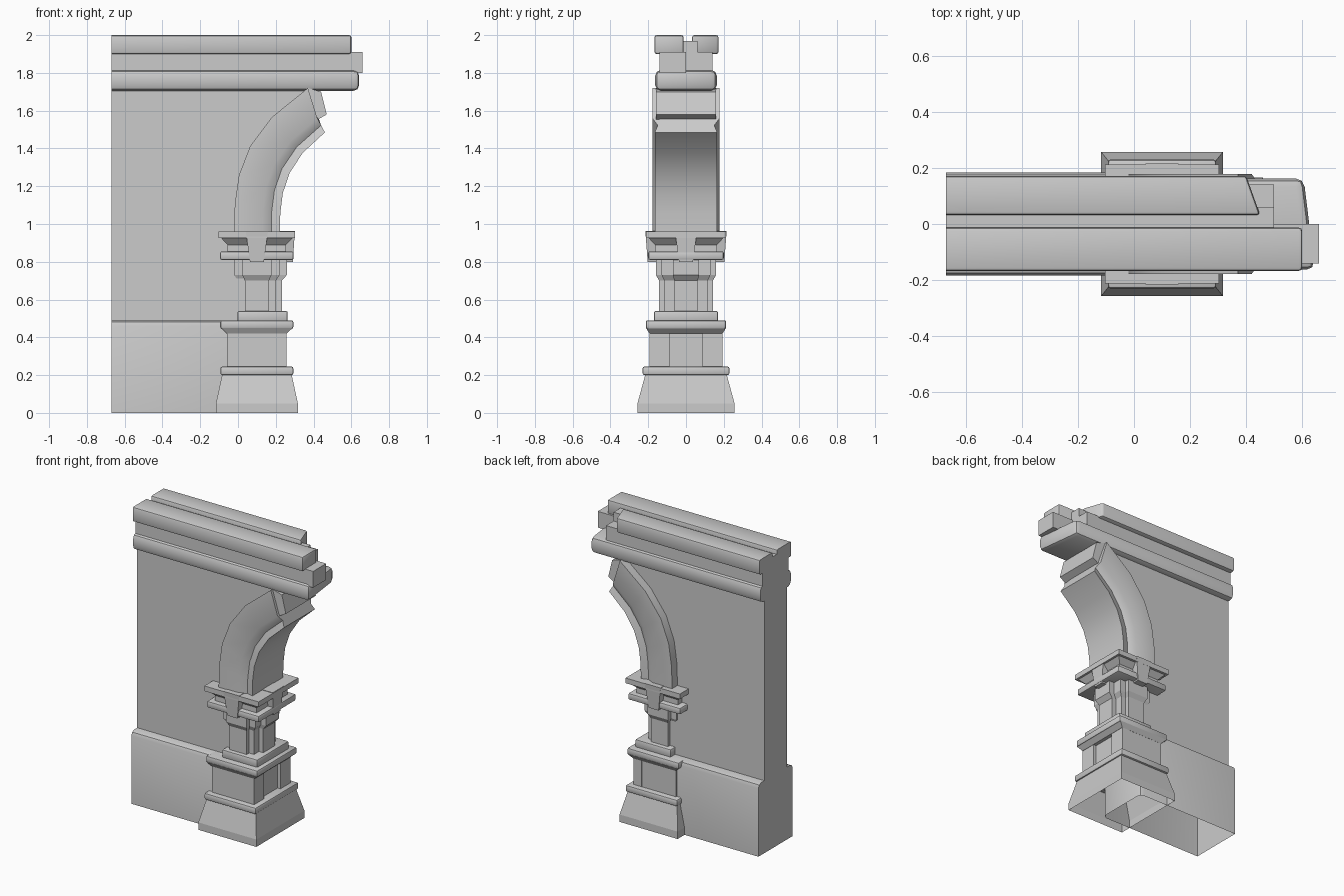
import bpy, bmesh, math
from mathutils import Vector

cube = bpy.data.objects.get("Cube")
if cube:
    bpy.data.objects.remove(cube)

stone = bpy.data.materials.new("grey_stone")
stone.use_nodes = True
stone.diffuse_color = (0.6, 0.6, 0.6, 1)
stone.node_tree.nodes["Principled BSDF"].inputs["Base Color"].default_value = stone.diffuse_color

WALL_LEFT = -0.67
WALL_HALF = 0.12
SPRING = 0.95      # height where the arch starts
PILLAR = 0.1       # x of the pillar axis


def finish(name, bm):
    """Turn a bmesh into a shaded stone object."""
    bmesh.ops.recalc_face_normals(bm, faces=bm.faces)
    mesh = bpy.data.meshes.new(name)
    bm.to_mesh(mesh)
    bm.free()
    mesh.materials.append(stone)
    obj = bpy.data.objects.new(name, mesh)
    bpy.context.collection.objects.link(obj)
    bpy.ops.object.select_all(action='DESELECT')
    obj.select_set(True)
    bpy.context.view_layer.objects.active = obj
    bpy.ops.object.shade_smooth_by_angle(angle=math.radians(35))


def skin(name, rings):
    """Join equal-length closed rings of points and cap both ends."""
    bm = bmesh.new()
    loops = [[bm.verts.new(point) for point in ring] for ring in rings]
    for near, far in zip(loops, loops[1:]):
        for i, vert in enumerate(near):
            bm.faces.new((near[i - 1], vert, far[i], far[i - 1]))
    bm.faces.new(loops[0])
    bm.faces.new(loops[-1])
    finish(name, bm)


def plate(name, outline, half_depth):
    """Extrude an x-z outline evenly to front and back."""
    skin(name, [[(x, y, z) for x, z in outline] for y in (-half_depth, half_depth)])


def block(name, width, depth, bottom, top, x=PILLAR, y=0, bevel=0,
          taper=(1, 1), slant=0, open_bottom=False, open_top=False):
    """Stone block of half width and half depth; taper scales its top."""
    bm = bmesh.new()
    bmesh.ops.create_cube(bm, size=2)
    for vert in bm.verts:
        sx, sy, sz = vert.co
        grow_x, grow_y = taper if sz > 0 else (1, 1)
        shift = slant if sx > 0 and sy > 0 else 0
        vert.co = Vector((x + sx * width * grow_x + shift, y + sy * depth * grow_y,
                          top if sz > 0 else bottom))
    bm.normal_update()
    removed = [face for face in bm.faces
               if (open_bottom and face.normal.z < -0.9) or (open_top and face.normal.z > 0.9)]
    bmesh.ops.delete(bm, geom=removed, context='FACES')
    if bevel:
        # The wall's cut left end and open rims stay crisp
        edges = [edge for edge in bm.edges if not edge.is_boundary
                 and any(vert.co.x > WALL_LEFT + bevel for vert in edge.verts)]
        bmesh.ops.bevel(bm, geom=edges, offset=bevel, segments=2, profile=0.5, affect='EDGES')
    finish(name, bm)


def course(name, end, depth, bottom, top, **style):
    """Horizontal block running from the wall's left end to the given x."""
    block(name, (end - WALL_LEFT) / 2, depth, bottom, top, x=(end + WALL_LEFT) / 2, **style)


def sweep(start, end, crown, steps=5):
    """Arch line rising from the springing and leaning out with the cube of its height."""
    return [(start + (end - start) * (i / steps) ** 3, SPRING + (crown - SPRING) * i / steps)
            for i in range(steps + 1)]


# Wall, its right edge following the arch
course("wall_plinth", PILLAR, 0.183, 0, 0.49, bevel=0.03, open_bottom=True)
edge_line = sweep(start=PILLAR, end=0.37, crown=1.71)
plate("upper_wall", [(WALL_LEFT, 0.45), (PILLAR, 0.45), *edge_line, (WALL_LEFT, 1.71)], WALL_HALF)

# Pillar base, from the ground up
block("foot_slab", 0.217, 0.257, bottom=0, top=0.05, open_bottom=True, open_top=True)
block("foot_slope", 0.217, 0.257, bottom=0.05, top=0.21, taper=(0.84, 0.83),
      open_bottom=True, open_top=True)
block("foot_ledge", 0.193, 0.23, bottom=0.2, top=0.245, bevel=0.01)
block("base_shaft", 0.147, 0.192, bottom=0.24, top=0.43, x=0.088)
for side, place in ((-1, "front"), (1, "back")):
    block("base_corner_" + place, 0.03, 0.053, bottom=0.24, top=0.43, x=0.226, y=side * 0.14)
block("base_neck", 0.158, 0.193, bottom=0.42, top=0.45, taper=(1.2, 1.1))
block("base_cap", 0.193, 0.213, bottom=0.445, top=0.49, bevel=0.01)

# Column with pilasters that flare into small heads
block("column_plinth", 0.133, 0.17, bottom=0.48, top=0.54, x=0.13, bevel=0.01)
for part, width, depth in (("core", 0.1, 0.115),
                           ("front_back_pilaster", 0.064, 0.142),
                           ("side_pilaster", 0.132, 0.062)):
    block("column_" + part, width, depth, bottom=0.53, top=0.71)
    block(part + "_flare", width, depth, bottom=0.7, top=0.73, taper=(1.2, 1.12))
    block(part + "_head", width * 1.2, depth * 1.12, bottom=0.73, top=0.82)

# Capital: two mouldings with a groove between, and tapered keys across them
block("capital_lower", 0.195, 0.2, bottom=0.81, top=0.855, bevel=0.01)
block("capital_groove", 0.155, 0.165, bottom=0.85, top=0.93)
block("capital_bed", 0.155, 0.165, bottom=0.89, top=0.93, taper=(1.25, 1.22))
block("capital_upper", 0.203, 0.213, bottom=0.925, top=0.96)
block("capital_key_front_back", 0.037, 0.203, bottom=0.8, top=0.963, taper=(1.6, 1.06))
block("capital_key_side", 0.19, 0.037, bottom=0.8, top=0.963, taper=(1.06, 1.6))

# Broken arch: raised ribs on both faces, a groove, then the soffit
outer = sweep(start=-0.02, end=0.37, crown=1.72)
rib = sweep(start=0.13, end=0.42, crown=1.56)
soffit = sweep(start=0.222, end=0.46, crown=1.485)
rings = []
for back, ridge, inner in zip(outer, rib, soffit):
    groove = Vector(ridge).lerp(Vector(inner), 0.5)
    half = [(back, 0.178), (ridge, 0.178), (groove, 0.15), (inner, 0.165)]
    rings.append([(p[0], -y, p[1]) for p, y in half]
                 + [(p[0], y, p[1]) for p, y in reversed(half)])
skin("broken_arch", rings)
plate("arch_tip", [(0.3, 1.66), (0.37, 1.72), (0.44, 1.7), (0.47, 1.58), (0.4, 1.54)], 0.16)

# Cornice courses, each broken off at its own length
course("cornice_lower", 0.645, 0.163, bottom=1.705, top=1.815, bevel=0.03, slant=-0.04)
course("cornice_middle_front", 0.66, 0.07, bottom=1.8, top=1.91, y=-0.07)
course("cornice_middle_back", 0.5, 0.07, bottom=1.8, top=1.91, y=0.07)
course("cornice_valley", 0.5, 0.06, bottom=1.9, top=1.97)
course("top_rail_front", 0.6, 0.077, bottom=1.9, top=2, y=-0.09, bevel=0.012)
course("top_rail_back", 0.45, 0.07, bottom=1.9, top=2, y=0.102, bevel=0.012, slant=-0.05)
